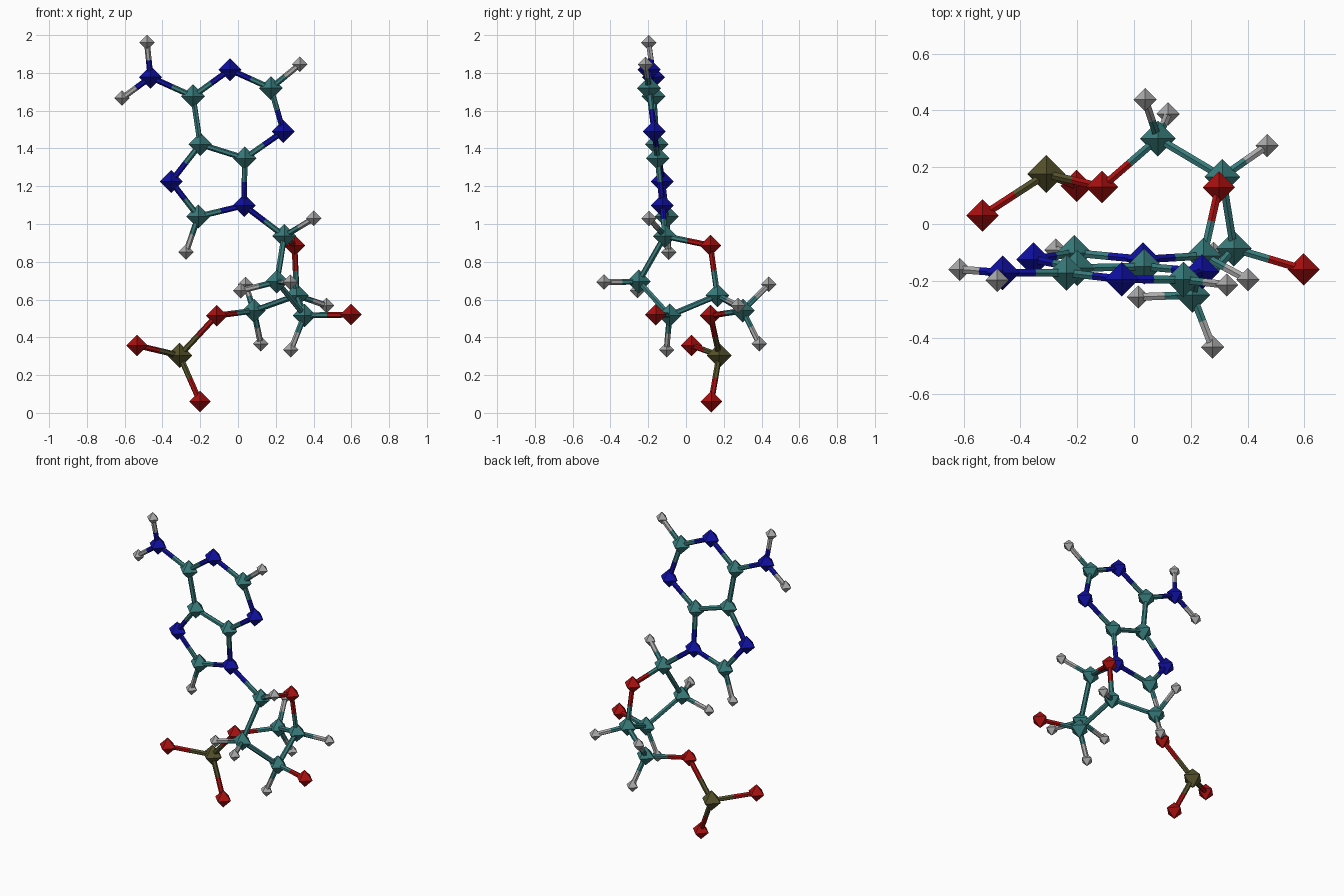
import bpy, bmesh
from mathutils import Vector

if "Cube" in bpy.data.objects:
    bpy.data.objects.remove(bpy.data.objects["Cube"])

# element: (name, radius, colour)
KINDS = {
    'C': ("carbon", 0.063, (0.04, 0.20, 0.20, 1)),
    'N': ("nitrogen", 0.061, (0.005, 0.005, 0.36, 1)),
    'O': ("oxygen", 0.057, (0.40, 0.005, 0.005, 1)),
    'P': ("phosphorus", 0.067, (0.09, 0.085, 0.025, 1)),
    'H': ("hydrogen", 0.041, (0.40, 0.40, 0.40, 1)),
}
BOND_R, BOND_SIDES, BOND_MAX = 0.0155, 6, 0.32

ATOMS = [
    # flat double-ring base
    ('N', -.463, -.172, 1.777), ('H', -.482, -.198, 1.96), ('H', -.614, -.160, 1.666),
    ('C', -.238, -.172, 1.676), ('N', -.043, -.195, 1.817), ('C', .174, -.196, 1.719),
    ('H', .327, -.215, 1.845), ('N', .240, -.168, 1.49), ('C', .036, -.150, 1.348),
    ('C', -.200, -.155, 1.422), ('N', -.354, -.125, 1.225), ('C', -.210, -.102, 1.04),
    ('H', -.275, -.092, .851), ('N', .032, -.125, 1.098),
    # five-membered sugar ring
    ('C', .245, -.112, .936), ('H', .401, -.196, 1.03), ('O', .299, .129, .886),
    ('C', .206, -.250, .695), ('H', .277, -.434, .692), ('H', .015, -.257, .647),
    ('C', .352, -.087, .516), ('H', .280, -.103, .334), ('O', .598, -.160, .52),
    ('C', .311, .166, .622), ('H', .469, .276, .568),
    # side arm
    ('C', .084, .301, .541), ('H', .120, .388, .366), ('H', .039, .438, .68),
    ('O', -.113, .130, .515),
    # phosphate end
    ('P', -.309, .176, .304), ('O', -.534, .030, .357), ('O', -.202, .134, .06),
]

mats = {}
for k, (name, r, col) in KINDS.items():
    mats[k] = bpy.data.materials.new(name)
    mats[k].diffuse_color = col


def finish(bm, name, kind, loc):
    bmesh.ops.recalc_face_normals(bm, faces=bm.faces)
    me = bpy.data.meshes.new(name)
    bm.to_mesh(me)
    bm.free()
    me.materials.append(mats[kind])
    ob = bpy.data.objects.new(name, me)
    ob.location = loc
    bpy.context.collection.objects.link(ob)
    return ob


def atom(kind, loc):
    # eight-sided ball with points on the axes
    name, r, _ = KINDS[kind]
    bm = bmesh.new()
    for axis in range(3):
        for s in (-r, r):
            v = Vector()
            v[axis] = s
            bm.verts.new(v)
    bmesh.ops.convex_hull(bm, input=bm.verts)
    finish(bm, name + "_atom", kind, loc)


def half_bond(kind, a, b):
    # rod from a to b in the colour of its atom
    bm = bmesh.new()
    bmesh.ops.create_cone(bm, cap_ends=True, segments=BOND_SIDES,
                          radius1=BOND_R, radius2=BOND_R, depth=(b - a).length)
    ob = finish(bm, KINDS[kind][0] + "_bond", kind, (a + b) / 2)
    ob.rotation_euler = (b - a).to_track_quat('Z', 'Y').to_euler()


atoms = [(k, Vector(p)) for k, *p in ATOMS]
for i, (k, p) in enumerate(atoms):
    atom(k, p)
    # neighbours close enough are joined by a two-coloured rod
    for k2, q in atoms[:i]:
        if (p - q).length < BOND_MAX and (k, k2) != ('H', 'H'):
            mid = (p + q) / 2
            half_bond(k, p, mid)
            half_bond(k2, q, mid)

for m in bpy.data.materials:
    if m.users and not m.is_grease_pencil:
        m.use_nodes = True
        m.node_tree.nodes["Principled BSDF"].inputs["Base Color"].default_value = m.diffuse_color
